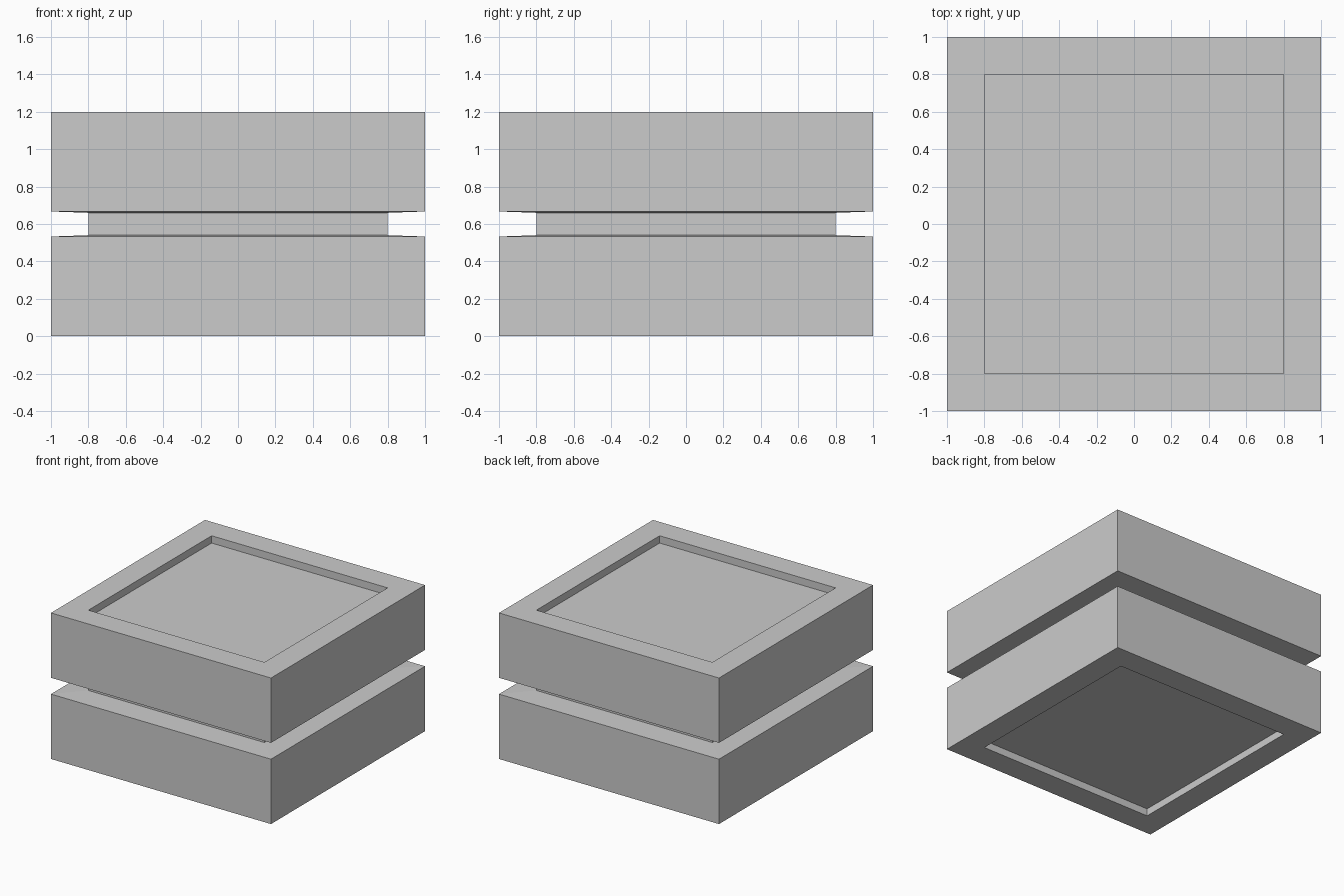
import bpy
import bmesh

if "Cube" in bpy.data.objects:
    bpy.data.objects.remove(bpy.data.objects["Cube"])

# Square-section profile (half width, height), from bottom recess to top recess
profile = [(0.8, 0.06), (0.8, 0.0), (1.0, 0.0), (1.0, 0.533), (0.8, 0.54),
           (0.8, 0.66), (1.0, 0.667), (1.0, 1.2), (0.8, 1.2), (0.8, 1.14)]
corners = [(-1, -1), (1, -1), (1, 1), (-1, 1)]

bm = bmesh.new()
rings = [[bm.verts.new((x * r, y * r, z)) for x, y in corners] for r, z in profile]

# Walls, rims and groove
for a, b in zip(rings, rings[1:]):
    for i in range(4):
        j = (i + 1) % 4
        bm.faces.new((a[i], a[j], b[j], b[i]))

# Recessed bottom and top panels
bm.faces.new(rings[0][::-1])
bm.faces.new(rings[-1])
bmesh.ops.recalc_face_normals(bm, faces=bm.faces)

mesh = bpy.data.meshes.new("grooved_block")
bm.to_mesh(mesh)
bm.free()
block = bpy.data.objects.new("grooved_block", mesh)
bpy.context.collection.objects.link(block)
